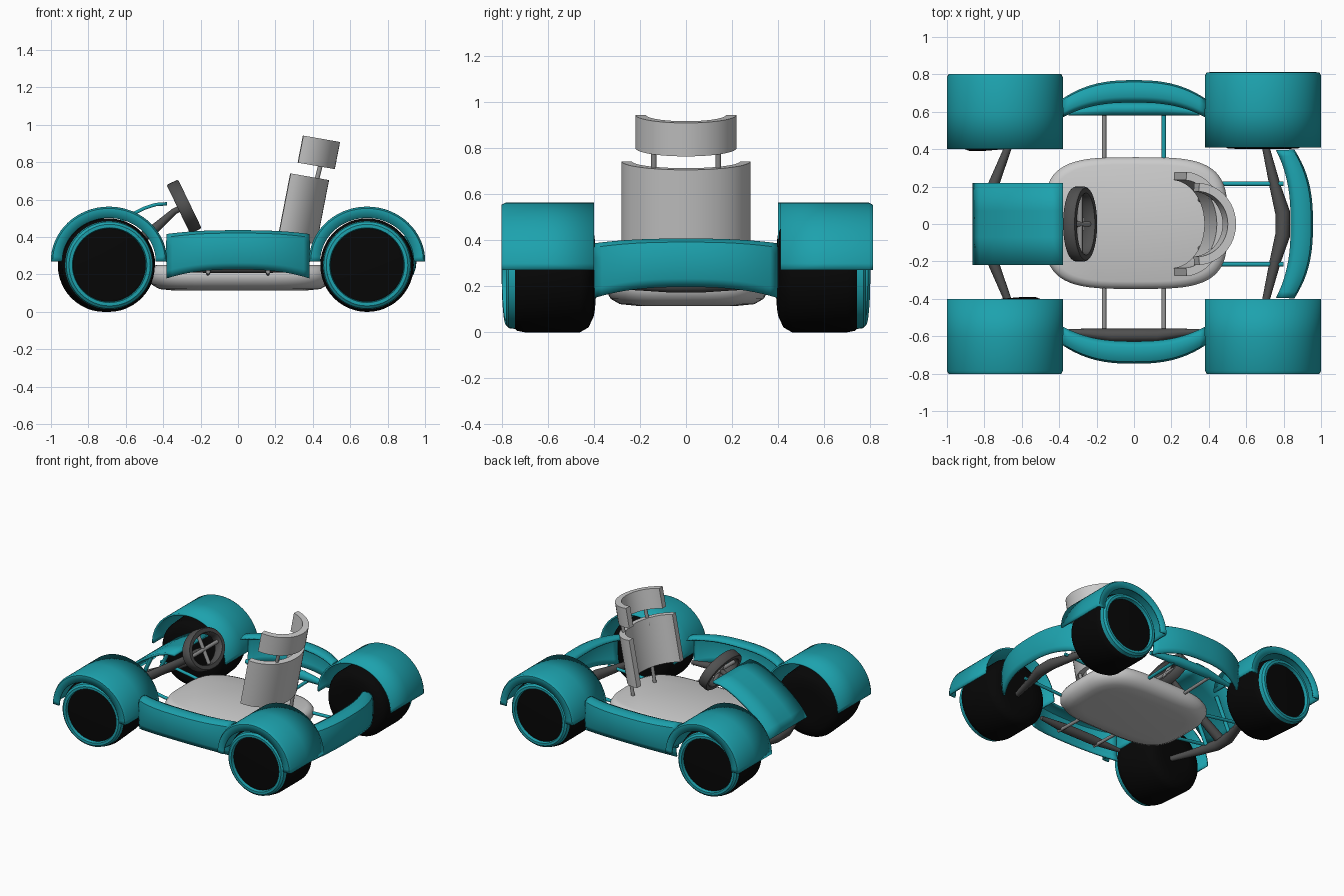
import bpy, bmesh, math
from mathutils import Vector, Matrix

if "Cube" in bpy.data.objects:
    bpy.data.objects.remove(bpy.data.objects["Cube"])


def material(name, rgb):
    m = bpy.data.materials.new(name)
    m.diffuse_color = (*rgb, 1)
    m.use_nodes = True
    m.node_tree.nodes["Principled BSDF"].inputs["Base Color"].default_value = m.diffuse_color
    return m


TEAL = material("teal", (0.012, 0.36, 0.42))
BLACK = material("black", (0.002, 0.002, 0.002))
DARK = material("dark_grey", (0.08, 0.08, 0.08))
MID = material("mid_grey", (0.3, 0.3, 0.3))


def grid(name, rows, mat=None, close_u=False, close_v=False, thick=0, caps=False):
    """Skin a list of point rows; optional wrap, end caps and shell thickness."""
    bm = bmesh.new()
    vs = [[bm.verts.new(p) for p in r] for r in rows]
    nu, nv = len(rows), len(rows[0])
    for i in range(nu if close_u else nu - 1):
        for j in range(nv if close_v else nv - 1):
            k, l = (i + 1) % nu, (j + 1) % nv
            bm.faces.new((vs[i][j], vs[k][j], vs[k][l], vs[i][l]))
    if caps:
        bm.faces.new(vs[0])
        bm.faces.new(vs[-1][::-1])
    bmesh.ops.remove_doubles(bm, verts=bm.verts, dist=1e-5)
    bmesh.ops.recalc_face_normals(bm, faces=bm.faces)
    me = bpy.data.meshes.new(name)
    bm.to_mesh(me)
    bm.free()
    ob = bpy.data.objects.new(name, me)
    bpy.context.collection.objects.link(ob)
    if mat:
        me.materials.append(mat)
    if thick:
        s = ob.modifiers.new("shell", "SOLIDIFY")
        s.thickness, s.offset = thick, 0
    bpy.ops.object.select_all(action='DESELECT')
    ob.select_set(True)
    bpy.context.view_layer.objects.active = ob
    bpy.ops.object.shade_smooth_by_angle(angle=math.radians(40))
    return ob


def lathe(name, cx, cz, profile, mat, n=48):
    """Revolve (y, radius) points round a sideways axle."""
    angs = [2 * math.pi * i / n for i in range(n)]
    return grid(name, [[(cx + r * math.cos(a), y, cz + r * math.sin(a)) for y, r in profile]
                       for a in angs], mat, close_u=True)


def bar(name, pts, radii, mat, n=10):
    """Round tube through points with a radius at each."""
    pts = [Vector(p) for p in pts]
    rows = []
    for i, p in enumerate(pts):
        d = (pts[min(i + 1, len(pts) - 1)] - pts[max(i - 1, 0)]).normalized()
        u = d.cross(Vector((0, 0, 1)))
        u = u.normalized() if u.length > 0.01 else Vector((1, 0, 0))
        v = d.cross(u)
        rows.append([p + radii[i] * (u * math.cos(2 * math.pi * k / n) + v * math.sin(2 * math.pi * k / n))
                     for k in range(n)])
    return grid(name, rows, mat, close_v=True, caps=True)


# wheels (front pair slightly steered) and fenders
for ex, end in ((-1, "front"), (1, "rear")):
    for s, side in ((-1, "right"), (1, "left")):
        cx, tag = 0.69 * ex, end + "_" + side
        wx = -0.703 if ex < 0 else cx
        tyre = lathe("tyre_" + tag, wx, 0.25, [(s * y, r) for y, r in (
            (0.41, 0), (0.40, 0.12), (0.405, 0.19), (0.425, 0.23), (0.46, 0.25), (0.70, 0.25),
            (0.735, 0.243), (0.755, 0.222), (0.76, 0.18), (0.76, 0))], BLACK)
        ring = lathe("rim_ring_" + tag, wx, 0.25, [(s * y, r) for y, r in (
            (0.74, 0.236), (0.77, 0.232), (0.782, 0.218), (0.782, 0.2), (0.755, 0.195))], TEAL)
        if ex < 0:
            p = Vector((wx, s * 0.59, 0))
            turn = Matrix.Translation(p) @ Matrix.Rotation(math.radians(5), 4, 'Z') @ Matrix.Translation(-p)
            tyre.matrix_world = ring.matrix_world = turn
        dy = 0.01 if ex > 0 and s > 0 else 0
        rows = []
        for i in range(33):
            a = math.pi * i / 32
            rows.append([(cx + r * math.cos(a), s * (y + dy), 0.27 + (r - 0.018) * math.sin(a))
                         for y, r in ((0.40, 0.305), (0.6, 0.305), (0.782, 0.305), (0.796, 0.298), (0.796, 0.25))])
        grid("fender_" + tag, rows, TEAL, thick=0.012)


# side panels and rear bumper: bowed C-section shells
def panel(name, outer, half, place, dz):
    rows = []
    for i in range(25):
        t = -1 + i / 12
        bow = 1 - abs(t) ** 2.6
        row = []
        for o, z in ((-0.115, 0.395), (-0.085, 0.41), (-0.04, 0.41), (-0.014, 0.395),
                     (-0.005, 0.35), (-0.005, 0.28), (-0.012, 0.22), (-0.024, 0.18)):
            lift = 0.02 + 0.028 * (0.41 - z) / 0.225  # lower edge arches more
            row.append(place(t * half, outer - 0.1 * (1 - bow) + o * (0.8 + 0.2 * bow), z + dz + lift * bow))
        rows.append(row)
    grid(name, rows, TEAL, thick=0.014)


panel("side_panel_right", 0.745, 0.38, lambda a, o, z: (a, -o, z), 0)
panel("side_panel_left", 0.767, 0.38, lambda a, o, z: (a, o, z), 0)
panel("rear_bumper", 0.955, 0.395, lambda a, o, z: (o, a, z), -0.03)

# bent axle beams and side beams
for sx, name in ((-1, "front_axle"), (1, "rear_axle")):
    ends = 0.65 if sx < 0 else 0.69
    bar(name, [(sx * x, y, 0.21) for x, y in ((ends, -0.47), (0.755, -0.2), (0.795, -0.06),
                                             (0.795, 0.06), (0.755, 0.2), (ends, 0.47))],
        [0.017, 0.03, 0.04, 0.04, 0.03, 0.017], DARK)
for s, name, mat in ((-1, "side_beam_right", DARK), (1, "side_beam_left", TEAL)):
    o = 0.02 if s > 0 else 0
    bar(name, [(-0.35, s * (0.575 + o), 0.23), (-0.12, s * (0.595 + o), 0.24),
               (0.12, s * (0.595 + o), 0.24), (0.35, s * (0.575 + o), 0.23)],
        [0.015, 0.035, 0.035, 0.015], mat)
    # rods from floor to panels and bumper
    for x in (-0.16, 0.16):
        bar("side_rod", [(x, s * 0.3, 0.205), (x, s * 0.62, 0.215)], [0.012] * 2,
            TEAL if s > 0 and x > 0 else MID)
    bar("rear_rod", [(0.35, s * 0.215, 0.2), (0.8, s * 0.215, 0.22)], [0.012] * 2, TEAL)
    bar("front_rod", [(-0.35, s * 0.19, 0.2), (-0.78, s * 0.19, 0.27)], [0.012] * 2, TEAL)
    bar("plate_strut", [(-0.75, s * 0.12, 0.22), (-0.64, s * 0.12, 0.46)], [0.014] * 2, TEAL)

# floor pan: stacked rounded outlines
rows = []
for inset, z in ((0.13, 0.115), (0.06, 0.122), (0.02, 0.145), (0, 0.18), (0, 0.215), (0.015, 0.24), (0.04, 0.25)):
    row = []
    for i in range(64):
        a = 2 * math.pi * i / 64
        c, s = math.cos(a), math.sin(a)
        row.append((0.01 + (0.49 - inset) * math.copysign(abs(c) ** 0.55, c),
                    0.005 + (0.352 - inset) * math.copysign(abs(s) ** 0.55, s), z))
    rows.append(row)
grid("floor_pan", rows, None, close_v=True, caps=True)


# seat back and headrest: tilted curved shells
def seat_shell(name, half, depth, x0, z0, height):
    rows = []
    for i in range(25):
        a = math.radians(-86 + 172 * i / 24)
        outline = []
        for h, k in ((0, 0), (height, 0), (height, 0.045), (0, 0.045)):
            x, y = (depth - k) * math.cos(a), (half - k) * math.sin(a)
            outline.append((x0 + x * 0.98 + h * 0.19, y, z0 - x * 0.17 + h * 0.98))
        rows.append(outline)
    grid(name, rows, None, close_v=True, caps=True)


seat_shell("seat_back", 0.28, 0.225, 0.2, 0.40, 0.35)
seat_shell("headrest", 0.22, 0.215, 0.307, 0.80, 0.148)
for s in (-1, 1):
    bar("headrest_post", [(0.41, s * 0.14, 0.66), (0.455, s * 0.14, 0.84)], [0.013] * 2, MID)
    bar("seat_post", [(0.35, s * 0.13, 0.23), (0.39, s * 0.13, 0.45)], [0.013] * 2, MID)

# front plate, curving down to the nose
rows = [[(x, y, z) for y in (-0.22, -0.07, 0.07, 0.22)] for x, z in (
    (-0.38, 0.578), (-0.44, 0.574), (-0.50, 0.555), (-0.57, 0.52), (-0.66, 0.465),
    (-0.75, 0.395), (-0.82, 0.325), (-0.855, 0.27))]
grid("front_plate", rows, TEAL, thick=0.018)

# steering wheel: oval rim band, cross spokes and column
C, N, U = Vector((-0.288, 0, 0.563)), Vector((0.9, 0, 0.435)), Vector((-0.435, 0, 0.9))
Y = Vector((0, 1, 0))
rows = []
for i in range(40):
    a = 2 * math.pi * i / 40
    rows.append([C + N * n + U * (0.145 - k) * math.cos(a) + Y * (0.2 - k) * math.sin(a)
                 for n, k in ((-0.034, 0.006), (-0.026, 0), (0.026, 0), (0.034, 0.006), (0.034, 0.034),
                              (0.026, 0.04), (-0.026, 0.04), (-0.034, 0.034))])
grid("steering_wheel_rim", rows, DARK, close_u=True, close_v=True)
bar("steering_spoke_tall", [C - U * 0.12, C + U * 0.12], [0.014] * 2, MID)
bar("steering_spoke_wide", [C - Y * 0.17, C + Y * 0.17], [0.014] * 2, MID)
bar("steering_column", [C, C - N * 0.06, (-0.45, 0, 0.44), (-0.76, 0, 0.23)], [0.018, 0.018, 0.028, 0.035], DARK)
